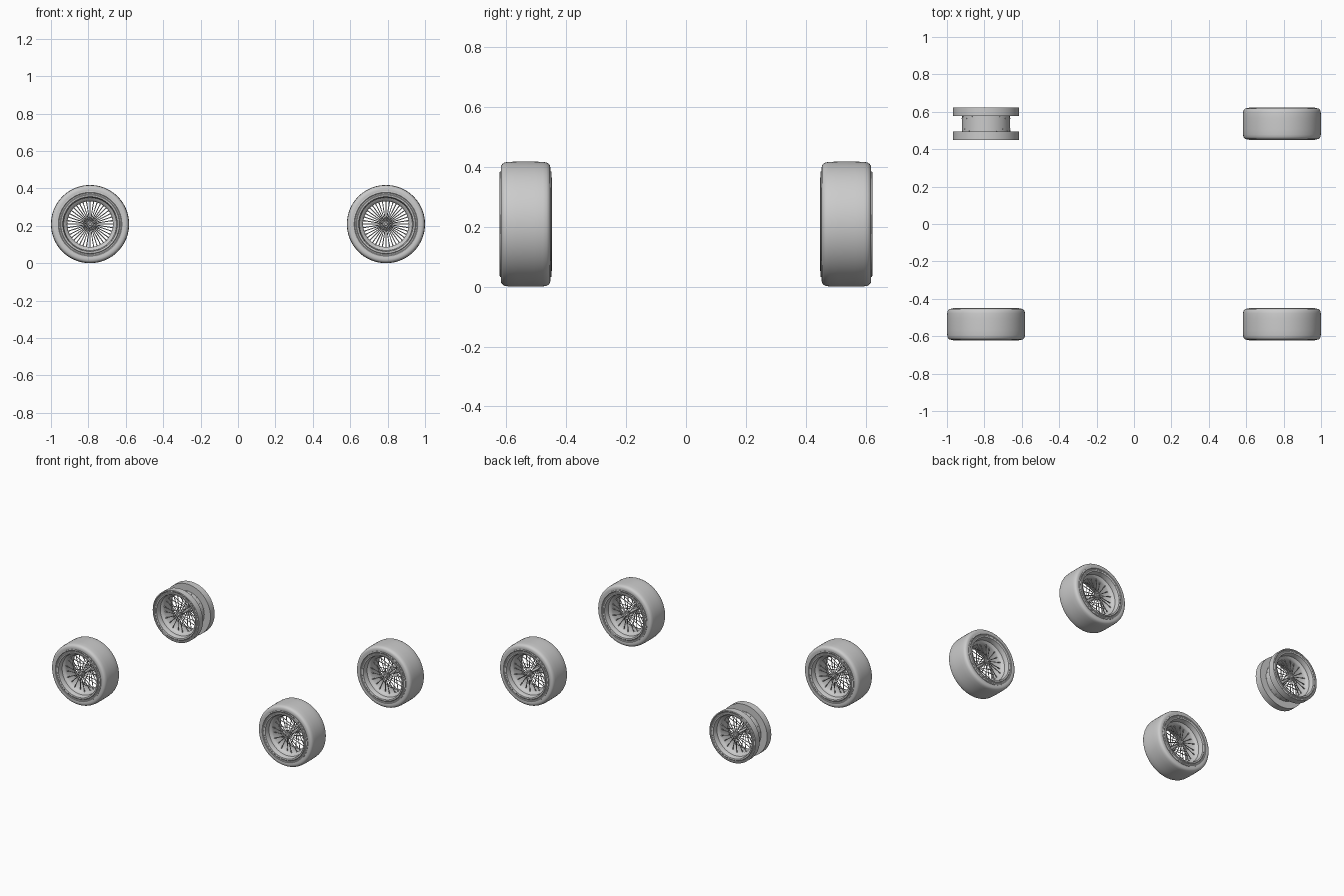
import bpy, bmesh, math
from mathutils import Vector

if "Cube" in bpy.data.objects:
    bpy.data.objects.remove(bpy.data.objects["Cube"])

CX, CY, R = 0.791, 0.536, 0.209


def finish(bm, name):
    bmesh.ops.recalc_face_normals(bm, faces=bm.faces[:])
    me = bpy.data.meshes.new(name)
    bm.to_mesh(me)
    bm.free()
    ob = bpy.data.objects.new(name, me)
    bpy.context.collection.objects.link(ob)
    bpy.ops.object.select_all(action='DESELECT')
    ob.select_set(True)
    bpy.context.view_layer.objects.active = ob
    bpy.ops.object.shade_smooth_by_angle(angle=math.radians(35))
    return me, ob


def lathe(bm, profile, seg):
    """Revolve a closed loop of (radius, y) points about the y axis."""
    rings = [[bm.verts.new((r * math.cos(a), y, r * math.sin(a))) for r, y in profile]
             for a in (2 * math.pi * i / seg for i in range(seg))]
    n = len(profile)
    for i in range(seg):
        a, b = rings[i], rings[(i + 1) % seg]
        for j in range(n):
            k = (j + 1) % n
            bm.faces.new((a[j], a[k], b[k], b[j]))


def rod(bm, p, q, r1, r2, seg=6):
    """Tapered rod between two points."""
    p, q = Vector(p), Vector(q)
    d = q - p
    m = d.to_track_quat('Z', 'Y').to_matrix().to_4x4()
    m.translation = (p + q) / 2
    bmesh.ops.create_cone(bm, cap_ends=True, segments=seg, radius1=r1, radius2=r2,
                          depth=d.length, matrix=m)


def both_sides(half):
    return half + [(r, -y) for r, y in reversed(half)]


def polar(r, a, y):
    return (r * math.cos(a), y, r * math.sin(a))


# Tyre: rounded shoulders, nearly flat tread, open toward the rim
bm = bmesh.new()
tyre_outer = [(0.160, 0.078), (0.168, 0.081), (0.178, 0.083), (0.188, 0.083), (0.196, 0.0815),
              (0.202, 0.077), (0.206, 0.070), (0.208, 0.058), (R, 0.030)]
tyre_inner = [(0.195, -0.055), (0.180, -0.070), (0.160, -0.070)]
lathe(bm, both_sides(tyre_outer) + [(r, y) for r, y in reversed(tyre_inner)]
      + [(r, -y) for r, y in tyre_inner], 72)
tyre_mesh, tyre_ob = finish(bm, "tyre")

# Rim: two stepped flanges joined by a narrower barrel
bm = bmesh.new()
rim_half = [(0.122, 0.036), (0.127, 0.046), (0.141, 0.054), (0.144, 0.080), (0.147, 0.086),
            (0.156, 0.0875), (0.160, 0.084), (0.166, 0.084), (0.170, 0.087), (0.1765, 0.086),
            (0.1765, 0.041), (0.129, 0.041)]
lathe(bm, both_sides(rim_half), 72)
rim_mesh, rim_ob = finish(bm, "rim")

# Hub: spool with a flange for each spoke row and stepped end caps
bm = bmesh.new()
hub_half = [(0.0005, 0.066), (0.007, 0.066), (0.009, 0.062), (0.009, 0.056), (0.015, 0.055),
            (0.017, 0.051), (0.017, 0.046), (0.011, 0.042)]
lathe(bm, both_sides(hub_half), 24)
hub_mesh, hub_ob = finish(bm, "hub")

# Wire spokes in two rows, with nipples showing through the barrel
bm = bmesh.new()
COUNT = 20
for side in (1, -1):
    for i in range(COUNT):
        a = 2 * math.pi * (i + (0.5 if side < 0 else 0)) / COUNT
        y_rim = side * (0.038 if i % 2 else 0.028)
        rod(bm, polar(0.012, a, side * 0.049), polar(0.124, a, y_rim), 0.0024, 0.0028)
        rod(bm, polar(0.112, a, y_rim * 1.02), polar(0.131, a, y_rim), 0.0030, 0.0038)
spoke_mesh, spoke_ob = finish(bm, "spokes")

for ob in (tyre_ob, rim_ob, hub_ob, spoke_ob):
    bpy.data.objects.remove(ob)

# Four wheels; the back left one has no tyre
for sx, h in ((-1, "left"), (1, "right")):
    for sy, v in ((-1, "front"), (1, "back")):
        parts = [("rim", rim_mesh), ("hub", hub_mesh), ("spokes", spoke_mesh)]
        if (h, v) != ("left", "back"):
            parts.append(("tyre", tyre_mesh))
        for label, me in parts:
            ob = bpy.data.objects.new(f"{v}_{h}_{label}", me)
            ob.location = (sx * CX, sy * CY, R)
            bpy.context.collection.objects.link(ob)
